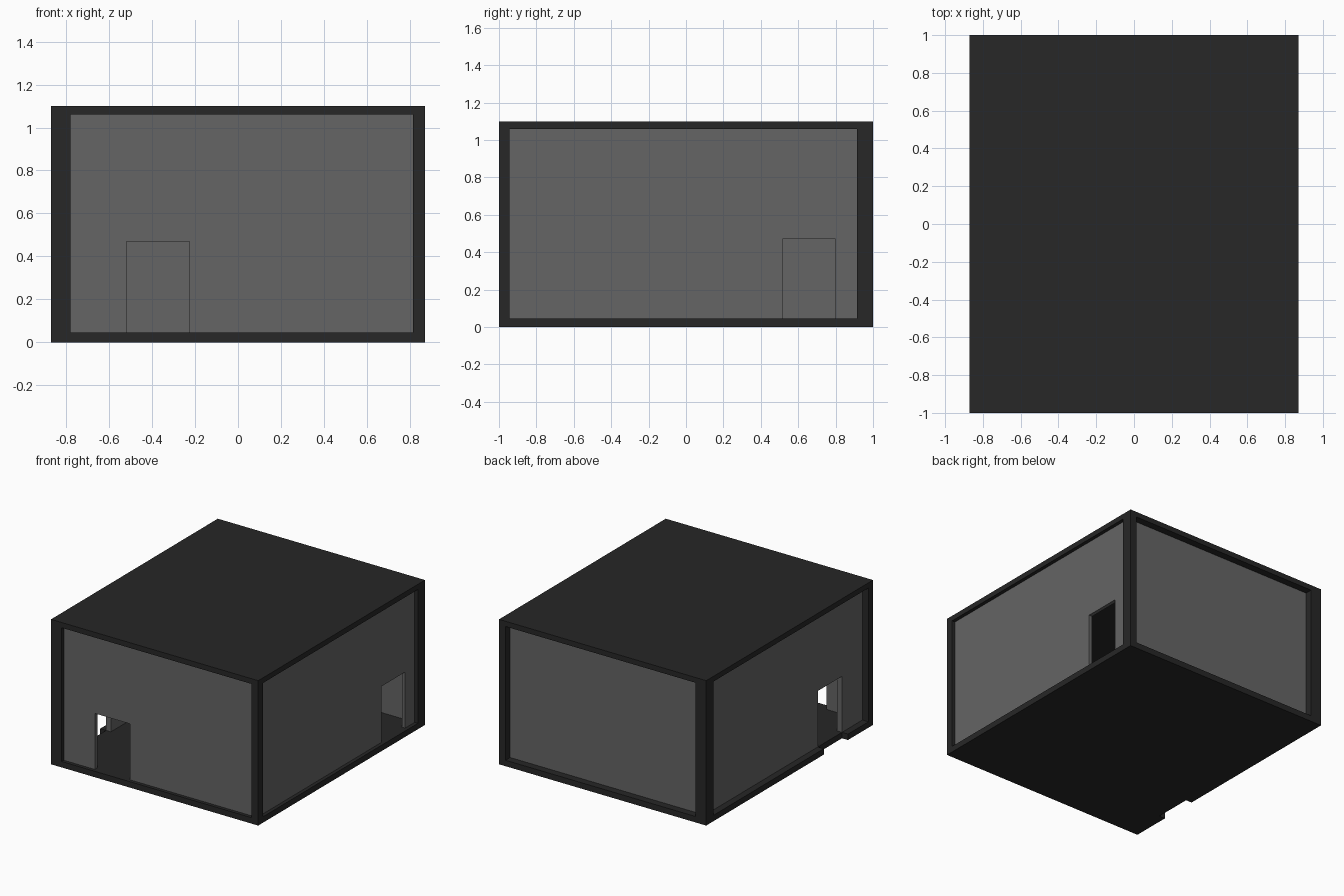
import bpy, bmesh
from mathutils import Vector

if "Cube" in bpy.data.objects:
    bpy.data.objects.remove(bpy.data.objects["Cube"])

# Overall bounds (outer) and room bounds (inner)
XO, YO, H = 0.87, 1.0, 1.10
XL, XR, YF, YB = -0.78, 0.815, -0.945, 0.915
Z0, Z1 = 0.045, 1.06
DOOR_TOP = 0.47


def material(name, v):
    m = bpy.data.materials.new(name)
    m.diffuse_color = (v, v, v, 1)
    m.use_nodes = True
    m.node_tree.nodes["Principled BSDF"].inputs["Base Color"].default_value = m.diffuse_color
    return m


DARK = material("dark_frame", 0.02)
GREY = material("grey_wall", 0.13)


def prism(name, points, offset, mat):
    """Extrude a planar polygon of 3D points along an offset vector."""
    bm = bmesh.new()
    face = bm.faces.new([bm.verts.new(p) for p in points])
    ext = bmesh.ops.extrude_face_region(bm, geom=[face], use_keep_orig=True)
    moved = [g for g in ext["geom"] if isinstance(g, bmesh.types.BMVert)]
    bmesh.ops.translate(bm, verts=moved, vec=Vector(offset))
    bmesh.ops.recalc_face_normals(bm, faces=bm.faces)
    me = bpy.data.meshes.new(name)
    bm.to_mesh(me)
    bm.free()
    me.materials.append(mat)
    ob = bpy.data.objects.new(name, me)
    bpy.context.collection.objects.link(ob)
    return ob


def rect(x0, x1, y0, y1, z):
    return [(x0, y0, z), (x1, y0, z), (x1, y1, z), (x0, y1, z)]


def wall_profile(a, b, door=None):
    """Wall outline in (along, z), optionally with a doorway open to the floor."""
    pts = [(a, Z0)]
    if door:
        d0, d1 = door
        pts += [(d0, Z0), (d0, DOOR_TOP), (d1, DOOR_TOP), (d1, Z0)]
    return pts + [(b, Z0), (b, Z1), (a, Z1)]


def wall_x(name, y0, y1, door=None):
    pts = [(u, y0, z) for u, z in wall_profile(XL, XR, door)]
    prism(name, pts, (0, y1 - y0, 0), GREY)


def wall_y(name, x0, x1, door=None):
    pts = [(x0, u, z) for u, z in wall_profile(YF, YB, door)]
    prism(name, pts, (x1 - x0, 0, 0), GREY)


# Roof slab
prism("roof", rect(-XO, XO, -YO, YO, Z1), (0, 0, H - Z1), DARK)

# Floor slab with a notch outside the left doorway
left_door = (-0.70, -0.41)
floor = [(-XO, -YO), (XO, -YO), (XO, YO), (-XO, YO),
         (-XO, left_door[1]), (-0.82, left_door[1]),
         (-0.82, left_door[0]), (-XO, left_door[0])]
prism("floor", [(x, y, 0) for x, y in floor], (0, 0, Z0), DARK)

# Corner posts
for sx, x0, x1 in (("left", -XO, XL), ("right", XR, XO)):
    for sy, y0, y1 in (("front", -YO, YF), ("back", YB, YO)):
        prism(f"{sy}_{sx}_post", rect(x0, x1, y0, y1, Z0), (0, 0, Z1 - Z0), DARK)

# Recessed walls between the posts
wall_x("front_wall", -0.975, YF, (-0.52, -0.225))
wall_x("back_wall", YB, 0.945)
wall_y("right_wall", XR, 0.843, (0.515, 0.80))
wall_y("left_wall", -0.82, XL, left_door)
